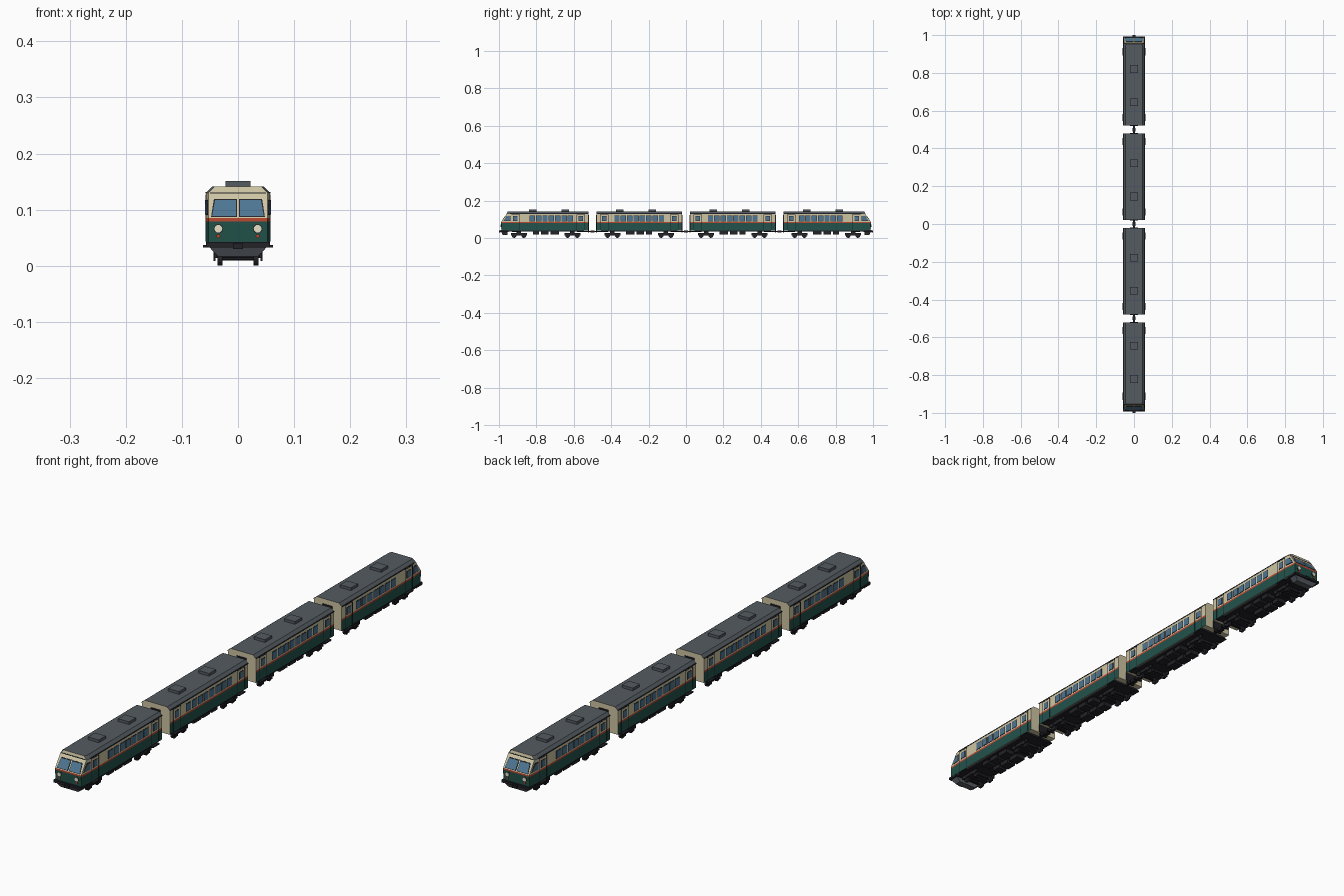
import bpy, bmesh, math
from mathutils import Matrix, Vector

if "Cube" in bpy.data.objects:
    bpy.data.objects.remove(bpy.data.objects["Cube"])

COLORS = {
    "green": (0.016, 0.085, 0.07), "cream": (0.62, 0.56, 0.37), "roof_grey": (0.09, 0.105, 0.12),
    "stripe_red": (0.5, 0.065, 0.03), "near_black": (0.016, 0.016, 0.021),
    "glass_blue": (0.075, 0.18, 0.29), "lamp": (0.85, 0.8, 0.6),
}
MATS = {}
for key, c in COLORS.items():
    MATS[key] = bpy.data.materials.new(key)
    MATS[key].diffuse_color = (*c, 1)


class Part:
    """Collects pieces of one named part of a car; u runs along the car."""
    def __init__(self, name, colors, yc, s):
        self.name, self.colors, self.yc, self.s = name, colors, yc, s
        self.bm = bmesh.new()

    def v(self, x, u, z):
        return self.bm.verts.new((x, self.yc + self.s * u, z))

    def face(self, vs, mat=0):
        self.bm.faces.new(vs).material_index = mat

    def loft(self, a, b):
        a, b = [self.v(*p) for p in a], [self.v(*p) for p in b]
        self.face(a)
        self.face(b[::-1])
        for i in range(len(a)):
            j = (i + 1) % len(a)
            self.face((a[i], a[j], b[j], b[i]))

    def box(self, x, u, z):
        loop = lambda h: [(x[0], u[0], h), (x[1], u[0], h), (x[1], u[1], h), (x[0], u[1], h)]
        self.loft(loop(z[0]), loop(z[1]))

    def both(self, x, u, z):
        self.box(x, u, z)
        self.box((-x[1], -x[0]), u, z)

    def cyl(self, center, r, depth, axis, n=12):
        rot = Matrix.Rotation(math.pi / 2, 4, 'Y' if axis == 'x' else 'X')
        pos = Vector((center[0], self.yc + self.s * center[1], center[2]))
        bmesh.ops.create_cone(self.bm, cap_ends=True, segments=n, radius1=r, radius2=r,
                              depth=depth, matrix=Matrix.Translation(pos) @ rot)

    def done(self):
        bmesh.ops.recalc_face_normals(self.bm, faces=self.bm.faces)
        me = bpy.data.meshes.new(self.name)
        self.bm.to_mesh(me)
        self.bm.free()
        for c in self.colors:
            me.materials.append(MATS[c])
        bpy.context.collection.objects.link(bpy.data.objects.new(self.name, me))


W = 0.057
LEVELS = [(0.041, W), (0.079, W), (0.085, W), (0.130, W), (0.141, 0.046)]
NOSE = [0.236, 0.238, 0.238, 0.207, 0.204]


def nose_u(z):
    return 0.238 - 0.031 * (z - 0.085) / 0.045 if z > 0.085 else 0.238


def body(P, cab):
    # colour bands: green skirt, red stripe, cream upper wall, grey roof
    p = P("body_shell", ["green", "stripe_red", "cream", "roof_grey"])
    stations = [[-0.228] * 5]
    if cab:
        stations += [[0.19] * 5, NOSE]
    else:
        stations += [[0.228] * 5]
    rings = []
    for k, us in enumerate(stations):
        t = 0.004 if cab and k == 2 else 0
        rings.append([[p.v(sx * (w - t), u, z) for (z, w), u in zip(LEVELS, us)] for sx in (-1, 1)])
    for r0, r1 in zip(rings, rings[1:]):
        for side in (0, 1):
            for i in range(4):
                p.face((r0[side][i], r1[side][i], r1[side][i + 1], r0[side][i + 1]), i)
        for i, m in ((0, 2), (4, 3)):
            p.face((r0[0][i], r0[1][i], r1[1][i], r1[0][i]), m)
    for ring, is_nose in ((rings[0], False), (rings[-1], cab)):
        for i in range(4):
            p.face((ring[0][i], ring[1][i], ring[1][i + 1], ring[0][i + 1]),
                   min(i, 2) if is_nose else 2)
    p.done()


def car(label, yc, s, cab):
    P = lambda name, cols: Part(label + "_" + name, cols, yc, s)
    body(P, cab)
    end = 0.19 if cab else 0.228

    # roof hatches and gutters
    p = P("roof_hatches", ["roof_grey"])
    for u in (-0.1045, 0.0705):
        p.box((-0.022, 0.022), (u - 0.02, u + 0.02), (0.139, 0.151))
    p.done()
    p = P("trim", ["near_black"])
    p.both((W - 0.001, W + 0.001), (-0.228, end), (0.1285, 0.1315))

    # doors, window frames and glass
    g = P("windows", ["glass_blue"])
    doors = (-0.187, 0.162) if cab else (-0.187, 0.187)
    n, mid = (7, -0.03) if cab else (8, 0)
    panes = [(mid + (i - (n - 1) / 2) * 0.034, 0.0125, 0.091, 0.117) for i in range(n)]
    panes += [(d, 0.010, 0.092, 0.115) for d in doors]
    for u, h, z0, z1 in panes:
        p.both((W - 0.001, W + 0.0006), (u - h - 0.002, u + h + 0.002), (z0 - 0.002, z1 + 0.002))
        g.both((W - 0.001, W + 0.0014), (u - h, u + h), (z0, z1))
    for d in doors:
        for e in (-0.021, 0.021):
            p.both((W - 0.001, W + 0.0008), (d + e - 0.001, d + e + 0.001), (0.043, 0.126))
        p.both((W - 0.001, W + 0.0008), (d - 0.021, d + 0.021), (0.125, 0.127))

    # gangway plates on the flat ends
    for u in (-0.2295,) if cab else (-0.2295, 0.2295):
        p.box((-0.02, 0.02), (u - 0.002, u + 0.002), (0.043, 0.122))

    if cab:
        # windscreen, cab side windows and visor line
        for sx in (-1, 1):
            def screen(part, grow, off):
                pts = [(0.004 - grow, 0.089 - grow), (0.046 + grow, 0.089 - grow),
                       (0.041 + grow, 0.117 + grow), (0.004 - grow, 0.117 + grow)]
                part.loft([(sx * x, nose_u(z) - 0.002, z) for x, z in pts],
                          [(sx * x, nose_u(z) + off, z) for x, z in pts])
            screen(p, 0.002, 0.0007)
            screen(g, 0, 0.0015)
            for part, k, off in ((p, 0.0015, 0.0002), (g, 0, 0.0008)):
                pts = [(0.191 - k, 0.092 - k), (0.224 + k, 0.092 - k),
                       (0.206 + k, 0.116 + k), (0.191 - k, 0.116 + k)]
                wall = lambda u: W - 0.004 * max(0, u - 0.19) / 0.04
                part.loft([(sx * (W - 0.006), u, z) for u, z in pts],
                          [(sx * (wall(u) + off + 0.0008), u, z) for u, z in pts])
        p.box((-0.05, 0.05), (0.204, 0.2085), (0.129, 0.131))
        for sx in (-1, 1):
            p.cyl((sx * 0.035, 0.2375, 0.066), 0.0085, 0.003, 'y')

        # head and tail lamps
        h = P("headlights", ["lamp"])
        t = P("tail_lights", ["stripe_red"])
        for sx in (-1, 1):
            h.cyl((sx * 0.035, 0.238, 0.066), 0.007, 0.005, 'y')
            t.cyl((sx * 0.035, 0.238, 0.053), 0.0035, 0.004, 'y')
        h.done()
        t.done()

        # buffer beam and plough
        b = P("buffer_beam", ["near_black"])
        b.box((-0.057, 0.057), (0.205, 0.243), (0.033, 0.042))
        b.done()
        b = P("plough", ["roof_grey"])
        b.loft([(-0.051, 0.205, 0.033), (0.051, 0.205, 0.033), (0.051, 0.238, 0.033), (-0.051, 0.238, 0.033)],
               [(-0.036, 0.205, 0.017), (0.036, 0.205, 0.017), (0.036, 0.23, 0.017), (-0.036, 0.23, 0.017)])
        b.done()
    p.done()
    g.done()

    # underframe, equipment boxes and door steps
    p = P("underframe", ["near_black"])
    p.box((-0.052, 0.052), (-0.205, 0.205), (0.034, 0.0412))
    for u0, u1 in ((-0.07, -0.025), (-0.015, 0.025), (0.035, 0.068)):
        p.both((0.008, 0.044), (u0, u1), (0.018, 0.035))
    for d in doors:
        p.both((0.045, 0.062), (d - 0.019, d + 0.019), (0.033, 0.037))
    p.done()

    # bogies with wheels and axles
    p = P("bogies", ["near_black"])
    w = P("wheels", ["near_black"])
    for c in (-0.143, 0.143):
        p.both((0.037, 0.042), (c - 0.043, c + 0.043), (0.014, 0.027))
        p.box((-0.037, 0.037), (c - 0.012, c + 0.012), (0.014, 0.035))
        for du in (-0.026, 0.026):
            p.both((0.040, 0.044), (c + du - 0.006, c + du + 0.006), (0.009, 0.022))
            w.cyl((0, c + du, 0.0125), 0.003, 0.07, 'x', 8)
            for sx in (-1, 1):
                w.cyl((sx * 0.032, c + du, 0.0125), 0.0125, 0.009, 'x', 14)
    p.done()
    w.done()

    # couplers
    p = P("couplers", ["near_black"])
    for e in (-1, 1):
        p.box((-0.004, 0.004), sorted((e * 0.2, e * 0.25)), (0.033, 0.038))
        p.box((-0.009, 0.009), sorted((e * 0.2405, e * 0.25)), (0.030, 0.040))
        if not (cab and e == 1):
            p.box((-0.015, 0.015), sorted((e * 0.226, e * 0.232)), (0.030, 0.042))
    p.done()


car("front_cab_car", -0.75, -1, True)
car("front_coach", -0.25, 1, False)
car("rear_coach", 0.25, 1, False)
car("rear_cab_car", 0.75, 1, True)

for m in bpy.data.materials:
    if m.users and not m.is_grease_pencil:
        m.use_nodes = True
        m.node_tree.nodes["Principled BSDF"].inputs["Base Color"].default_value = m.diffuse_color
